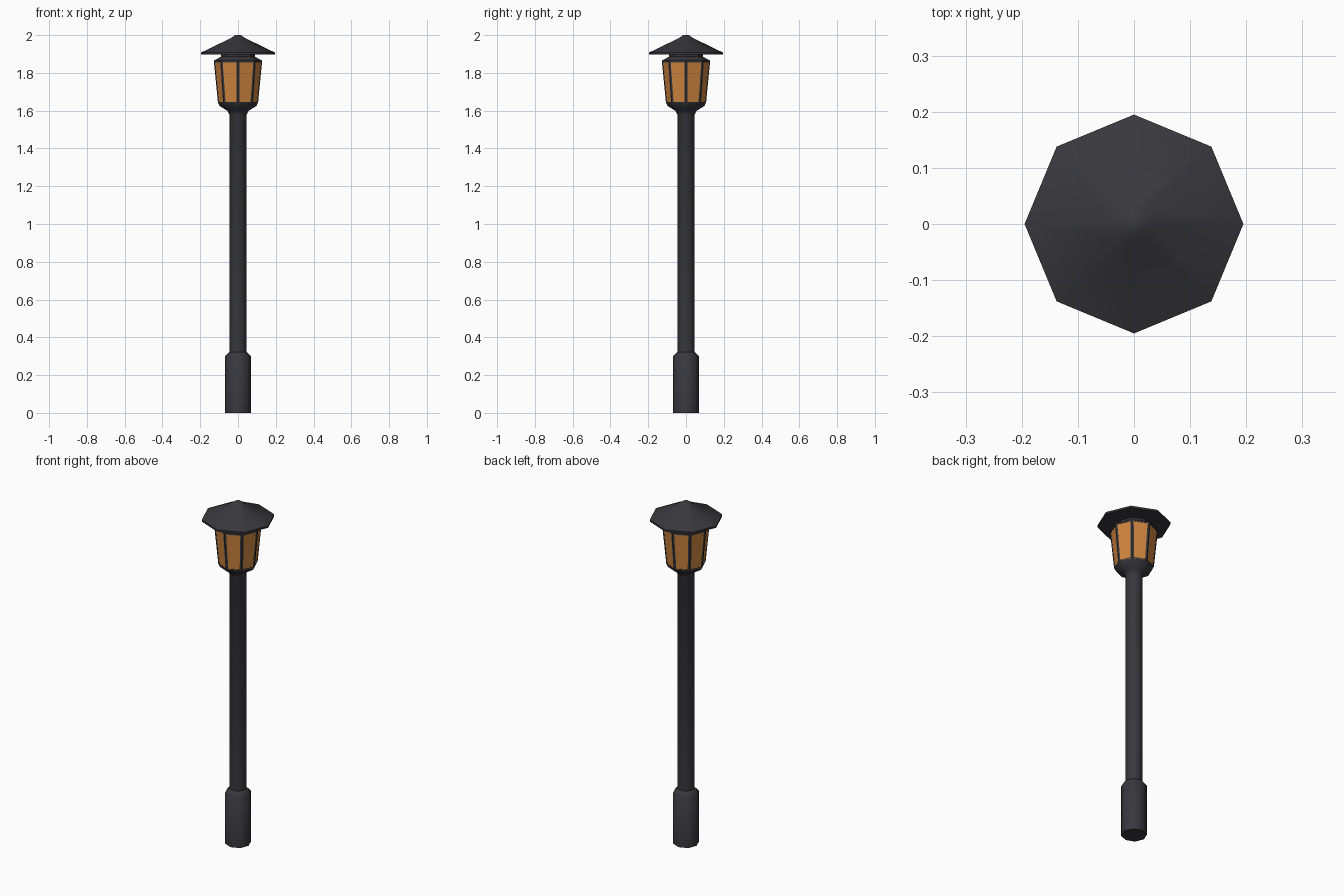
import bpy, bmesh, math
from mathutils import Vector

if "Cube" in bpy.data.objects:
    bpy.data.objects.remove(bpy.data.objects["Cube"])

SIDES = 8


def material(name, rgb):
    m = bpy.data.materials.new(name)
    m.diffuse_color = (*rgb, 1)
    m.use_nodes = True
    m.node_tree.nodes["Principled BSDF"].inputs["Base Color"].default_value = m.diffuse_color
    return m


IRON = material("dark iron", (0.040, 0.040, 0.047))
AMBER = material("amber glass", (0.62, 0.235, 0.050))


def finish(bm, name, mat, smooth=None):
    bmesh.ops.recalc_face_normals(bm, faces=bm.faces)
    me = bpy.data.meshes.new(name)
    bm.to_mesh(me)
    bm.free()
    me.materials.append(mat)
    ob = bpy.data.objects.new(name, me)
    bpy.context.collection.objects.link(ob)
    if smooth:
        bpy.ops.object.select_all(action='DESELECT')
        ob.select_set(True)
        bpy.context.view_layer.objects.active = ob
        bpy.ops.object.shade_smooth_by_angle(angle=math.radians(smooth))
    return ob


def ring_point(r, z, i):
    a = 2 * math.pi * i / SIDES
    return Vector((r * math.cos(a), r * math.sin(a), z))


def lathe(name, profile, mat, smooth=None):
    """Eight-sided solid from (radius, height) points, capped at both ends."""
    bm = bmesh.new()
    rings = [[bm.verts.new(ring_point(r, z, i)) for i in range(SIDES)] for r, z in profile]
    for a, b in zip(rings, rings[1:]):
        for i in range(SIDES):
            j = (i + 1) % SIDES
            bm.faces.new((a[i], a[j], b[j], b[i]))
    bm.faces.new(rings[0])
    bm.faces.new(rings[-1])
    return finish(bm, name, mat, smooth)


# Post: foot, shaft and flared lantern cup
lathe("post", [(0.069, 0), (0.069, 0.30), (0.052, 0.318), (0.046, 0.322),
               (0.046, 1.58), (0.057, 1.60), (0.098, 1.625), (0.106, 1.646)], IRON, 50)

# Lantern glass
lathe("lantern_glass", [(0.104, 1.64), (0.126, 1.86)], AMBER)

# Collar under the roof
lathe("lantern_collar", [(0.127, 1.855), (0.127, 1.865), (0.09, 1.886), (0.09, 1.90)], IRON)

# Roof
lathe("roof", [(0.195, 1.897), (0.195, 1.908), (0.034, 1.986), (0.016, 2.0)], IRON, 50)

# Glazing bars wrapped around each corner of the lantern
bm = bmesh.new()
for i in range(SIDES):
    ends = []
    for r, z in ((0.106, 1.64), (0.1275, 1.86)):
        corner = ring_point(r, z, i)
        left = corner + (ring_point(r, z, i - 1) - corner).normalized() * 0.010
        right = corner + (ring_point(r, z, i + 1) - corner).normalized() * 0.010
        inner = corner * 0.9
        inner.z = z
        ends.append([bm.verts.new(p) for p in (left, corner, right, inner)])
    a, b = ends
    for k in range(4):
        n = (k + 1) % 4
        bm.faces.new((a[k], a[n], b[n], b[k]))
    bm.faces.new(a)
    bm.faces.new(b)
finish(bm, "glazing_bars", IRON)
